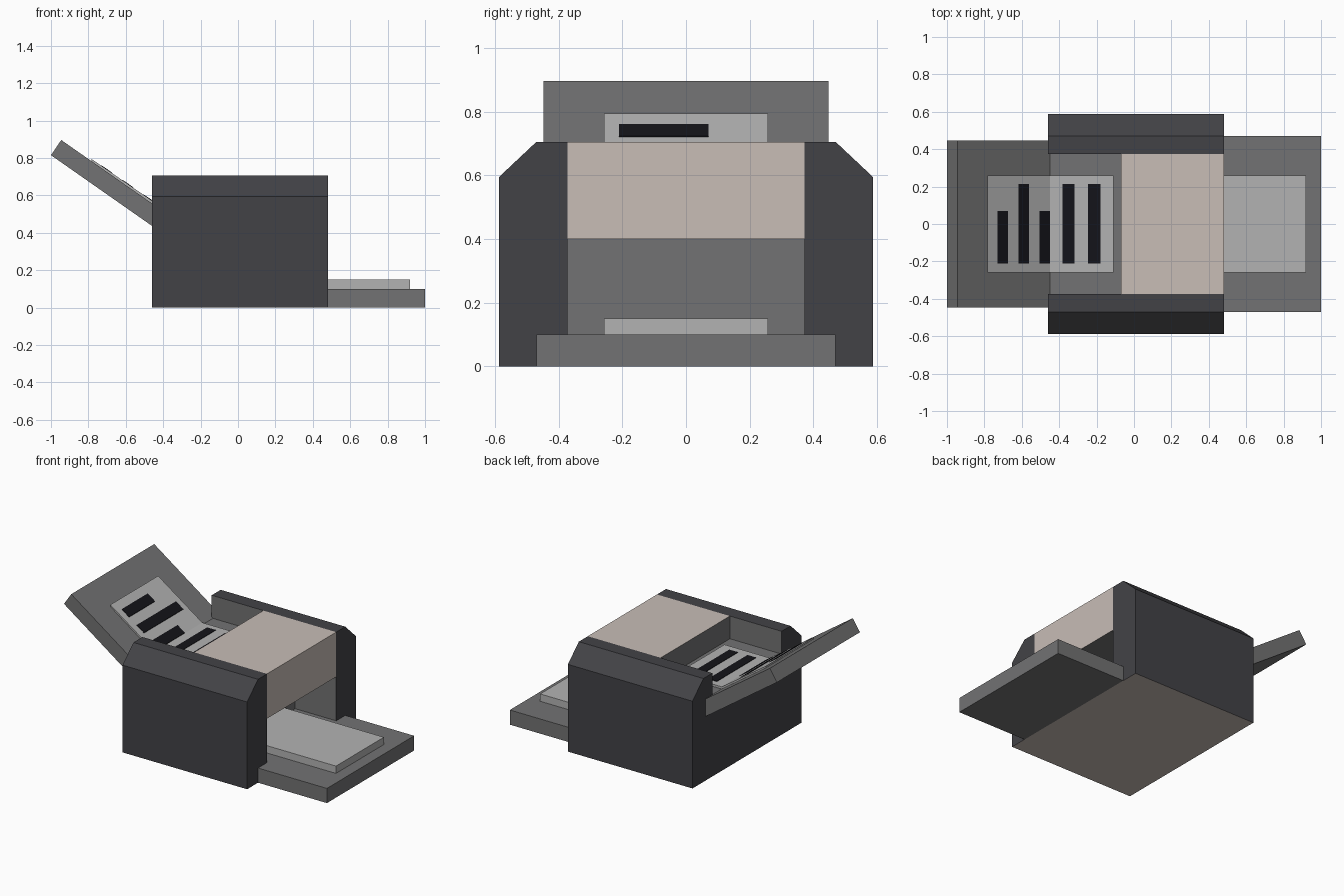
import bpy, bmesh
from mathutils import Vector

if "Cube" in bpy.data.objects:
    bpy.data.objects.remove(bpy.data.objects["Cube"])


def material(name, color):
    m = bpy.data.materials.new(name)
    m.diffuse_color = (*color, 1)
    m.use_nodes = True
    m.node_tree.nodes["Principled BSDF"].inputs["Base Color"].default_value = m.diffuse_color
    return m


DARK = material("dark_plastic", (0.055, 0.055, 0.062))
GREY = material("grey_plastic", (0.17, 0.17, 0.172))
BEIGE = material("beige_plastic", (0.58, 0.51, 0.47))
PAPER = material("paper", (0.45, 0.45, 0.45))
INK = material("ink", (0.007, 0.007, 0.01))

X, Y, Z = Vector((1, 0, 0)), Vector((0, 1, 0)), Vector((0, 0, 1))


def extrude(name, profile, axis, a, b, mat, recolor=()):
    """Extrude a profile along x (points are y,z) or y (points are x,z).
    recolor holds (normal, material) pairs for faces of another colour."""
    bm = bmesh.new()
    place = (lambda p: (a, p[0], p[1])) if axis == "x" else (lambda p: (p[0], a, p[1]))
    face = bm.faces.new([bm.verts.new(place(p)) for p in profile])
    new = bmesh.ops.extrude_face_region(bm, geom=[face])["geom"]
    move = (X if axis == "x" else Y) * (b - a)
    bmesh.ops.translate(bm, vec=move, verts=[g for g in new if isinstance(g, bmesh.types.BMVert)])
    bmesh.ops.recalc_face_normals(bm, faces=bm.faces[:])
    bm.normal_update()
    for f in bm.faces:
        for i, (n, _) in enumerate(recolor):
            if f.normal.dot(n) > 0.99:
                f.material_index = i + 1
    mesh = bpy.data.meshes.new(name)
    bm.to_mesh(mesh)
    bm.free()
    for m in [mat] + [m for _, m in recolor]:
        mesh.materials.append(m)
    ob = bpy.data.objects.new(name, mesh)
    bpy.context.collection.objects.link(ob)
    return ob


def rect(x0, x1, z0, z1):
    return [(x0, z0), (x1, z0), (x1, z1), (x0, z1)]


# chamfered side housings, grey on the inside
for side, s in (("front", -1), ("back", 1)):
    prof = [(0.373, 0), (0.587, 0), (0.587, 0.595), (0.47, 0.705), (0.373, 0.705)]
    extrude(side + "_housing", [(s * y, z) for y, z in prof], "x", -0.46, 0.48, DARK,
            [(Y * -s, GREY), (-Z, BEIGE)])

# inner body with output recess and feed floor
core = [(-0.46, 0), (0.48, 0), (0.48, 0.1), (0.17, 0.1), (0.17, 0.4),
        (-0.07, 0.4), (-0.07, 0.55), (-0.46, 0.55)]
extrude("inner_body", core, "y", -0.373, 0.373, GREY, [(-X, DARK), (-Z, BEIGE)])

# beige top cover
extrude("top_cover", rect(-0.07, 0.48, 0.4, 0.705), "y", -0.373, 0.373, BEIGE,
        [(-X, GREY), (-Z, GREY)])

# output tray and its paper stack
extrude("output_tray", rect(0.48, 1.0, 0, 0.1), "y", -0.47, 0.47, GREY)
extrude("output_paper", rect(0.17, 0.92, 0.1, 0.15), "y", -0.258, 0.258, PAPER)

# sloped input tray
tray = [(-0.945, 0.896), (-1.0, 0.815), (-0.46, 0.437), (-0.45, 0.55)]
extrude("input_tray", tray, "y", -0.447, 0.447, GREY)


# paper surface height: sloped on the tray, flat on the floor
def paper_z(x):
    return 0.565 + max(0, -0.45 - x) * 0.69


def sheet(xs, bottom, top):
    return [(x, paper_z(x) + bottom) for x in xs] + [(x, paper_z(x) + top) for x in reversed(xs)]


extrude("input_paper", sheet([-0.783, -0.45, -0.11], -0.015, 0), "y", -0.258, 0.258, PAPER)

# printed bars on the input paper
bars = [(-0.73, -0.675, 0.07), (-0.617, -0.562, 0.213), (-0.505, -0.45, 0.07),
        (-0.382, -0.317, 0.213), (-0.245, -0.18, 0.213)]
for i, (x0, x1, y1) in enumerate(bars):
    extrude(f"printed_bar_{i + 1}", sheet([x0, x1], -0.002, 0.003), "y", -0.21, y1, INK)
